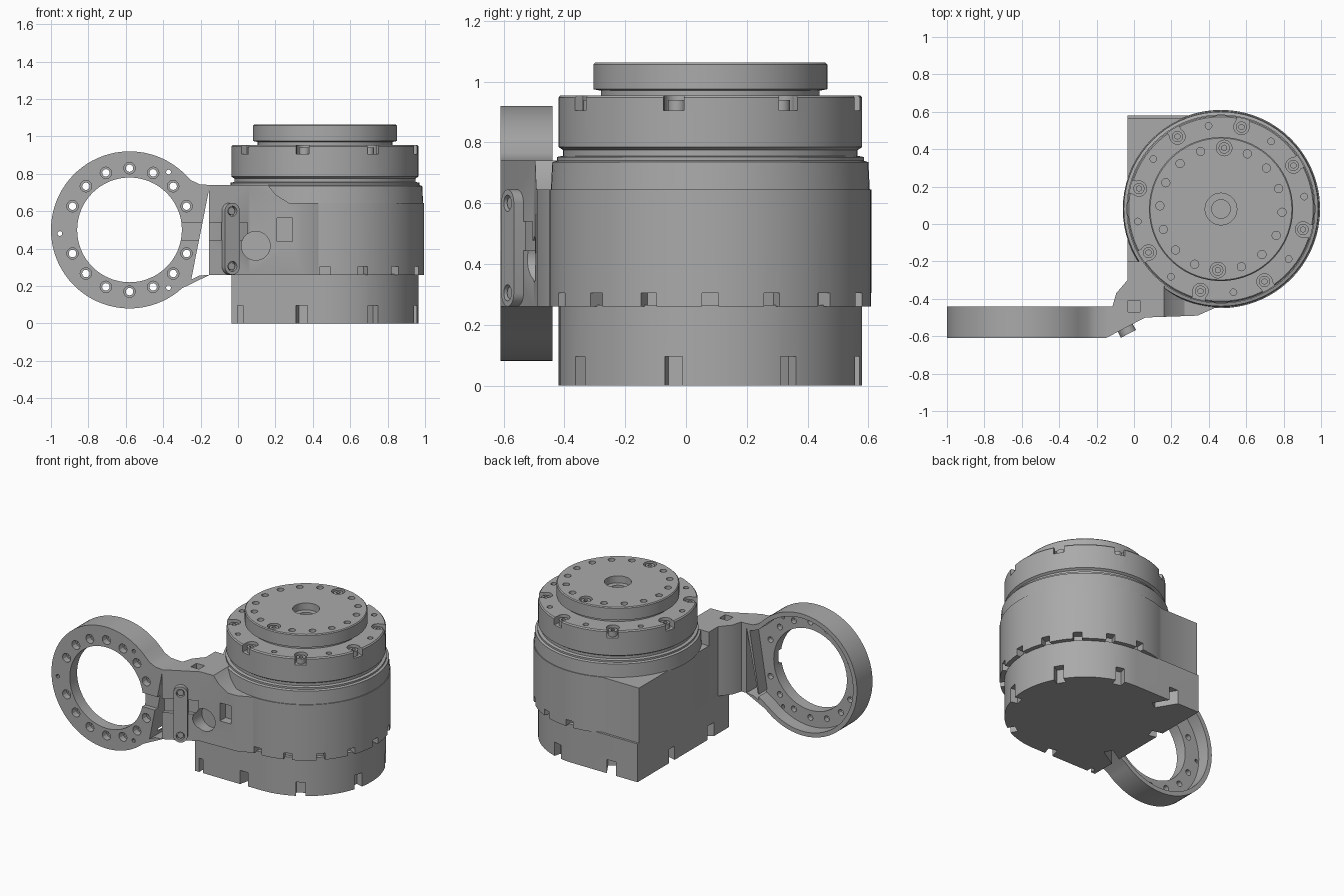
import bpy, bmesh
from math import sin, cos, radians
from mathutils import Matrix, Vector

if "Cube" in bpy.data.objects:
    bpy.data.objects.remove(bpy.data.objects["Cube"])

metal = bpy.data.materials.new("grey_metal")
metal.use_nodes = True
GREY = (0.4, 0.4, 0.4, 1)
metal.diffuse_color = GREY
metal.node_tree.nodes["Principled BSDF"].inputs["Base Color"].default_value = GREY

CX, CY = 0.465, 0.08     # main drum axis
RX, RZ = -0.58, 0.5      # ring axis, along y


def finish(bm, name):
    bmesh.ops.recalc_face_normals(bm, faces=bm.faces)
    me = bpy.data.meshes.new(name)
    bm.to_mesh(me)
    bm.free()
    me.materials.append(metal)
    ob = bpy.data.objects.new(name, me)
    bpy.context.collection.objects.link(ob)
    return ob


def smooth(ob):
    ob.data.shade_smooth()
    ob.data.set_sharp_from_angle(angle=radians(28))


def add_cyl(bm, pos, r, h, axis="z", seg=20, turn=0):
    rot = Matrix.Rotation(radians(90), 4, "X") if axis == "y" else Matrix()
    m = Matrix.Translation(pos) @ Matrix.Rotation(radians(turn), 4, "Z") @ rot
    bmesh.ops.create_cone(bm, cap_ends=True, segments=seg, radius1=r, radius2=r, depth=h, matrix=m)


def add_box(bm, pos, size, turn=0):
    m = Matrix.Translation(pos) @ Matrix.Rotation(radians(turn), 4, "Z") @ Matrix.Diagonal((*size, 1))
    bmesh.ops.create_cube(bm, size=1, matrix=m)


def add_prism(bm, pts, lo, hi, axis="z"):
    def place(p):
        return (p[0], p[1], lo) if axis == "z" else (p[0], lo, p[1])
    face = bm.faces.new([bm.verts.new(place(p)) for p in pts])
    ext = bmesh.ops.extrude_face_region(bm, geom=[face])["geom"]
    step = Vector((0, 0, hi - lo)) if axis == "z" else Vector((0, hi - lo, 0))
    bmesh.ops.translate(bm, vec=step, verts=[v for v in ext if isinstance(v, bmesh.types.BMVert)])


def prism(name, pts, lo, hi, axis="z"):
    bm = bmesh.new()
    add_prism(bm, pts, lo, hi, axis)
    return finish(bm, name)


def lathe(name, profile, seg=72):
    bm = bmesh.new()
    vs = [bm.verts.new((CX + r, CY, z)) for r, z in profile]
    es = [bm.edges.new(p) for p in zip(vs, vs[1:])]
    bmesh.ops.spin(bm, geom=vs + es, cent=(CX, CY, 0), axis=(0, 0, 1), angle=radians(360), steps=seg)
    bmesh.ops.remove_doubles(bm, verts=bm.verts, dist=1e-4)
    return finish(bm, name)


def cut(ob, *fills):
    """Subtract one cutter mesh per fill function."""
    for fill in fills:
        bm = bmesh.new()
        fill(bm)
        tool = finish(bm, "cutter")
        tool.hide_render = True
        mod = ob.modifiers.new("cut", "BOOLEAN")
        mod.operation, mod.solver, mod.object = "DIFFERENCE", "EXACT", tool
        dg = bpy.context.evaluated_depsgraph_get()
        new = bpy.data.meshes.new_from_object(ob.evaluated_get(dg))
        ob.modifiers.clear()
        ob.data = new
        bpy.data.objects.remove(tool)


def arc(cx, cy, r, a0, a1, n):
    ts = [radians(a0 + (a1 - a0) * i / n) for i in range(n + 1)]
    return [(cx + r * cos(t), cy + r * sin(t)) for t in ts]


def polar(r, a, z):
    return (CX + r * cos(radians(a)), CY + r * sin(radians(a)), z)


SCREWS = [31 + 45 * k for k in range(8)]

# Base: round on one side, square on the other, with bolt slots
base = prism("base", arc(CX, CY, 0.5, -90, 90, 40) + [(-0.035, 0.58), (-0.035, -0.42)], 0, 0.265)


def base_slots(bm):
    for a in SCREWS:
        add_box(bm, polar(0.63, a, 0.04), (0.36, 0.06, 0.11), a)
    add_box(bm, (0.012, -0.42, 0.04), (0.03, 0.08, 0.11))


cut(base, base_slots)

# Main housing
housing = prism("housing", arc(CX, CY, 0.53, -100, 114, 56) + [(-0.035, 0.565), (-0.035, -0.3), (0, -0.42)], 0.26, 0.645)


def housing_slots(bm):
    for k in range(9):
        add_box(bm, polar(0.54, -90 + 22.5 * k, 0.27), (0.13, 0.055, 0.07), -90 + 22.5 * k)


cut(housing, housing_slots)

# Upper drum with band, groove and bolt pockets
drum = lathe("upper_drum", [(0, 0.64), (0.525, 0.64), (0.52, 0.735), (0.505, 0.74), (0.505, 0.752), (0.485, 0.756),
                            (0.485, 0.775), (0.5, 0.785), (0.5, 0.947), (0.493, 0.955), (0, 0.955)])


def drum_slots(bm):
    for a in SCREWS:
        add_box(bm, polar(0.505, a, 0.94), (0.11, 0.07, 0.07), a)


def drum_holes(bm):
    for a in SCREWS:
        add_cyl(bm, polar(0.452, a, 0.95), 0.041, 0.09)
        add_cyl(bm, polar(0.45, a - 22.5, 0.95), 0.018, 0.06, seg=12)


cut(drum, drum_slots, drum_holes)

# Output flange with bolt circle and stepped centre hole
flange = lathe("output_flange", [(0, 0.95), (0.36, 0.95), (0.36, 0.97), (0.385, 0.975), (0.385, 1.057), (0.379, 1.063), (0, 1.063)])


def flange_holes(bm):
    add_cyl(bm, (CX, CY, 1.05), 0.085, 0.07, seg=32)
    for k in range(16):
        big = k in (4, 12)
        add_cyl(bm, polar(0.327, 22.5 * k - 3, 1.05), 0.042 if big else 0.022, 0.06, seg=16)


cut(flange, flange_holes, lambda bm: add_cyl(bm, (CX, CY, 1.02), 0.05, 0.1, seg=24))


# Socket screws
def screw(bm, pos, r, h, axis="z", turn=0):
    add_cyl(bm, pos, r, h, axis, 16, turn)


bm = bmesh.new()
for a in SCREWS:
    screw(bm, polar(0.452, a, 0.92), 0.03, 0.04)
for a in (87, 267):
    screw(bm, polar(0.327, a, 1.035), 0.03, 0.04)
screws = finish(bm, "top_screws")


def sockets(bm):
    for a in SCREWS:
        add_cyl(bm, polar(0.452, a, 0.94), 0.015, 0.03, seg=6)
    for a in (87, 267):
        add_cyl(bm, polar(0.327, a, 1.055), 0.015, 0.03, seg=6)


cut(screws, sockets)


# Mounting ring, hollow at the back, flaring into the arm
def ring_outline(r, half, end):
    top = [(-0.25, RZ + half + 0.025), (-0.205, RZ + half + 0.004), (end, RZ + half)]
    low = [(x, 2 * RZ - z) for x, z in reversed(top)]
    return arc(RX, RZ, r, 48, 312, 60) + low + top[::-1]


ring = prism("mounting_ring", ring_outline(0.42, 0.24, -0.15), -0.61, -0.44, "y")
BOLTS = [22.5 * k for k in range(16) if k not in (0, 8)]


def ring_pos(r, a, y):
    return (RX + r * cos(radians(a)), y, RZ + r * sin(radians(a)))


def ring_bores(bm):
    for a in BOLTS:
        add_cyl(bm, ring_pos(0.33, a, -0.6), 0.031, 0.07, "y", 12)


def ring_through(bm):
    for a in BOLTS:
        add_cyl(bm, ring_pos(0.33, a, -0.56), 0.02, 0.2, "y", 12)
    for a in (56, 183, 304):
        add_cyl(bm, ring_pos(0.373, a, -0.56), 0.013, 0.2, "y", 10)


def channel(bm):
    add_prism(bm, [(-0.34, -0.65), (-0.34, -0.58), (-0.15, -0.58), (0.05, -0.475), (0.05, -0.65)], 0.445, 0.54)


cut(ring,
    lambda bm: add_prism(bm, ring_outline(0.39, 0.2, -0.18), -0.53, -0.4, "y"),
    lambda bm: add_cyl(bm, (RX, -0.5, RZ), 0.28, 0.5, "y", 64),
    ring_bores, ring_through, channel)

# Arm joining the ring to the housing
arm = prism("arm", [(-0.155, -0.61), (-0.15, -0.61), (0.06, -0.5), (0.34, -0.49), (0.43, -0.45), (0.43, -0.2), (-0.035, -0.2),
                    (-0.035, -0.3), (-0.095, -0.37), (-0.115, -0.44), (-0.155, -0.44)], 0.26, 0.74)
cut(arm,
    lambda bm: add_prism(bm, [(0.16, 0.76), (0.16, 0.74), (0.2, 0.69), (0.27, 0.645), (0.6, 0.645), (0.6, 0.76)], -0.8, 0, "y"),
    channel,
    lambda bm: add_cyl(bm, (0.095, -0.5, 0.415), 0.077, 0.16, "y", 32),
    lambda bm: add_box(bm, (0.25, -0.48, 0.5), (0.085, 0.1, 0.125)),
    lambda bm: add_box(bm, (0, -0.44, 0.73), (0.062, 0.062, 0.12)))

# Cable clamp bar on the slanted face of the arm
TILT = Matrix.Translation((-0.045, -0.558, 0)) @ Matrix.Rotation(radians(27.6), 4, "Z")
clamp = prism("cable_clamp", arc(0, 0.6, 0.045, 0, 180, 12) + arc(0, 0.305, 0.045, 180, 360, 12), -0.033, 0.01, "y")


def clamp_holes(bm):
    for z in (0.305, 0.6):
        add_cyl(bm, (0, -0.03, z), 0.027, 0.04, "y", 16)


cut(clamp, clamp_holes)
bm = bmesh.new()
for z in (0.305, 0.6):
    screw(bm, (0, -0.012, z), 0.02, 0.024, "y")
clamp_screws = finish(bm, "clamp_screws")
for ob in (clamp, clamp_screws):
    ob.data.transform(TILT)

for ob in (base, housing, drum, flange, screws, ring, arm, clamp, clamp_screws):
    smooth(ob)
